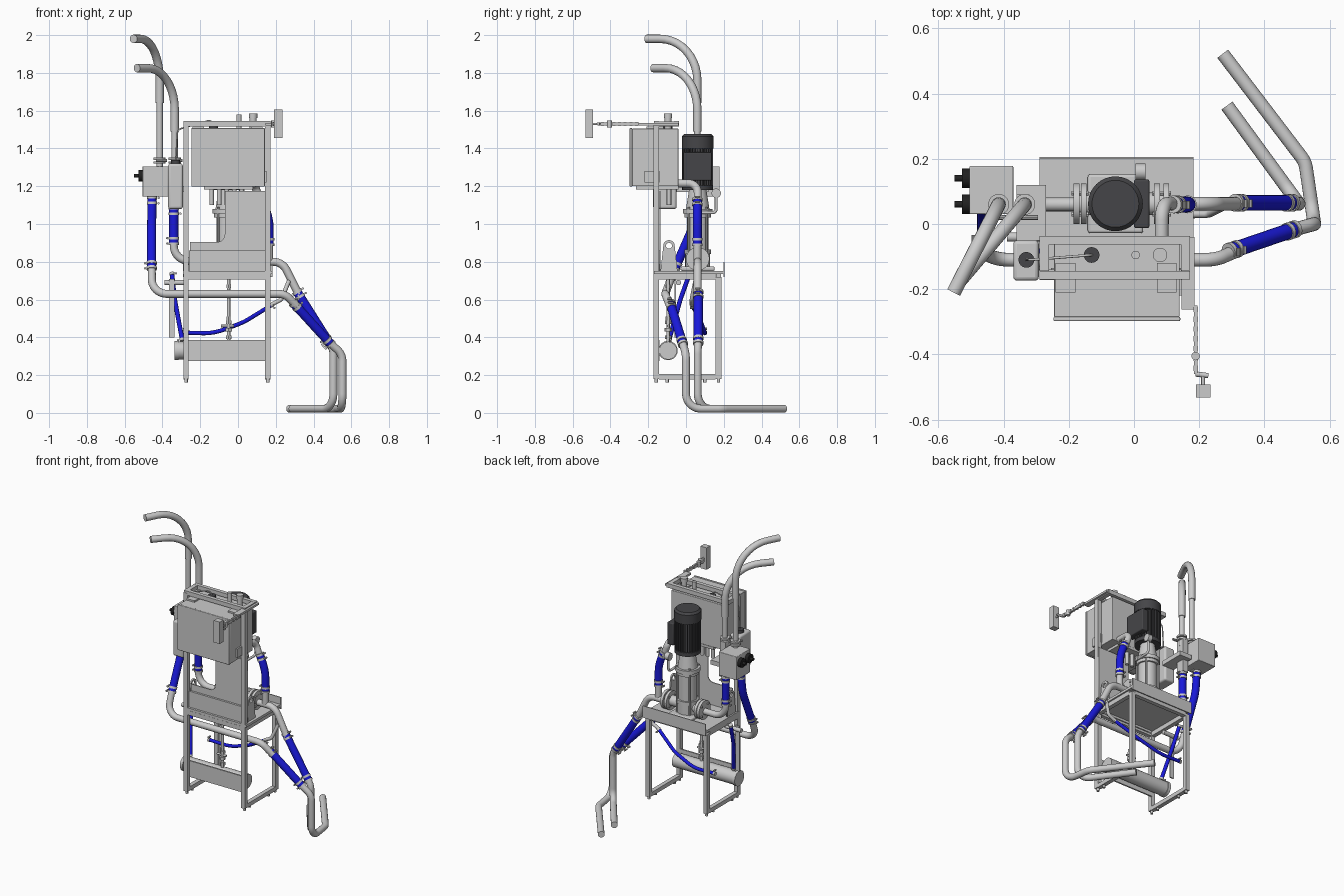
import bpy, math
from mathutils import Vector as V

if "Cube" in bpy.data.objects:
    bpy.data.objects.remove(bpy.data.objects["Cube"])


def mat(name, c):
    m = bpy.data.materials.new(name)
    m.diffuse_color = (*c, 1)
    m.use_nodes = True
    m.node_tree.nodes["Principled BSDF"].inputs["Base Color"].default_value = m.diffuse_color
    return m


BLUE = mat("blue_hose", (0.01, 0.01, 0.7))
DARK = mat("dark_grey", (0.06, 0.06, 0.065))
BLACK = mat("black", (0.015, 0.015, 0.015))


def finish(o, name, m, smooth=True):
    o.name = name
    if m:
        o.data.materials.append(m)
    if smooth:
        bpy.ops.object.select_all(action='DESELECT')
        o.select_set(True)
        bpy.context.view_layer.objects.active = o
        bpy.ops.object.shade_smooth_by_angle(angle=math.radians(35))
    return o


def box(name, x, y, z, m=None, bevel=0):
    bpy.ops.mesh.primitive_cube_add(size=1, location=[(a + b) / 2 for a, b in (x, y, z)])
    o = bpy.context.object
    o.scale = [b - a for a, b in (x, y, z)]
    bpy.ops.object.transform_apply(location=False, rotation=False, scale=True)
    if bevel:
        b = o.modifiers.new("bevel", 'BEVEL')
        b.width, b.segments = bevel, 3
    return finish(o, name, m, bool(bevel))


def cyl(name, p, q, r, m=None, r2=None, n=32):
    p, q = V(p), V(q)
    bpy.ops.mesh.primitive_cone_add(vertices=n, radius1=r, radius2=r if r2 is None else r2,
                                    depth=(q - p).length, location=(p + q) / 2)
    o = bpy.context.object
    o.rotation_euler = (q - p).to_track_quat('Z', 'Y').to_euler()
    return finish(o, name, m)


def to_mesh(cu, name, m, smooth=True):
    o = bpy.data.objects.new(name, cu)
    bpy.context.collection.objects.link(o)
    bpy.ops.object.select_all(action='DESELECT')
    o.select_set(True)
    bpy.context.view_layer.objects.active = o
    bpy.ops.object.convert(target='MESH')
    return finish(bpy.context.object, name, m, smooth)


def pipe(name, pts, r=0.021, bend=0.08, m=None):
    # round tube along a polyline with filleted corners
    pts = [V(p) for p in pts]
    path = [pts[0]]
    for a, p, b in zip(pts, pts[1:], pts[2:]):
        u, w = (a - p).normalized(), (b - p).normalized()
        half = u.angle(w) / 2
        if half > 1.55:
            path.append(p)
            continue
        d = min(bend / math.tan(half), (0.95 if a == pts[0] else 0.48) * (a - p).length,
                (0.95 if b == pts[-1] else 0.48) * (b - p).length)
        rad = d * math.tan(half)
        c = p + (u + w).normalized() * rad / math.sin(half)
        s, e = (p + u * d - c).normalized(), (p + w * d - c).normalized()
        path += [c + s.slerp(e, i / 10) * rad for i in range(11)]
    path.append(pts[-1])
    cu = bpy.data.curves.new(name, 'CURVE')
    cu.dimensions = '3D'
    cu.bevel_depth, cu.bevel_resolution, cu.use_fill_caps = r, 6, True
    sp = cu.splines.new('POLY')
    sp.points.add(len(path) - 1)
    for k, c in zip(sp.points, path):
        k.co = (*c, 1)
    return to_mesh(cu, name, m)


def clamp(name, p, d, r):
    p, d = V(p), V(d).normalized()
    cyl(name, p - d * .007, p + d * .007, r)
    side = d.cross(V((0, 1, .1))).normalized() * (r + .008)
    cyl(name + "_bolt", p + side - V((0, .012, 0)), p + side + V((0, .012, 0)), .006, n=10)


def hose(name, pts, r=0.024, bend=0.3):
    pipe(name, pts, r, bend, BLUE)
    for p, q in ((V(pts[0]), V(pts[1])), (V(pts[-1]), V(pts[-2]))):
        d = (q - p).normalized()
        for k in (.006, .035) if r > .02 else (.004,):
            clamp(name + "_clamp", p + d * k, d, r * 1.13)


def sheet(name, loops, pos, rot, t=0.003):
    # flat plate from outlines; later outlines are holes
    cu = bpy.data.curves.new(name, 'CURVE')
    cu.dimensions, cu.fill_mode, cu.extrude = '2D', 'BOTH', t
    for lp in loops:
        sp = cu.splines.new('POLY')
        sp.points.add(len(lp) - 1)
        sp.use_cyclic_u = True
        for k, c in zip(sp.points, lp):
            k.co = (c[0], c[1], 0, 1)
    o = to_mesh(cu, name, None, False)
    o.location, o.rotation_euler = pos, rot


def arc(cx, cy, r, a, b, n=10):
    return [(cx + r * math.cos(math.radians(a + (b - a) * i / n)),
             cy + r * math.sin(math.radians(a + (b - a) * i / n))) for i in range(n + 1)]


# frame and table
for x in (-.275, .158):
    X = (x - .014, x + .014)
    box("front_post", X, (-.172, -.142), (.18, 1.53))
    box("back_leg", X, (.157, .187), (.18, .72))
    box("bottom_rail", X, (-.142, .157), (.178, .205))
    box("table_side_rail", X, (-.142, .157), (.705, .735))
    box("top_side_bar", X, (-.142, -.04), (1.515, 1.543))
    for y in (-.157, -.1, .1, .172):
        cyl("foot", (x, y, .162), (x, y, .18), .009, n=12)
    sheet("lifting_lug", [arc(-.09, .885, .03, 0, 180) + [(-.135, .75), (-.045, .75)], arc(-.09, .885, .016, 0, 345, 15)],
          (x, 0, 0), (math.pi / 2, 0, math.pi / 2), .005)
for y in (-.157, .172):
    box("table_cross_rail", (-.261, .144), (y - .014, y + .014), (.705, .735))
for y in (-.157, -.05):
    box("top_cross_bar", (-.289, .172), (y - .013, y + .013), (1.516, 1.544))
box("table_plate", (-.29, .182), (-.17, .205), (.735, .752))
box("table_back_lip", (-.29, .182), (.199, .205), (.72, .8))

# front splash panel
sheet("front_panel", [[(-.255, .72), (.17, .72), (.17, 1.175), (-.07, 1.175)] + arc(-.11, .945, .04, 0, -90) + [(-.255, .905)]],
      (0, -.138, 0), (math.pi / 2, 0, 0))
box("panel_tray", (-.26, .143), (-.155, -.14), (.72, .86))

# control cabinet
box("cabinet_body", (-.245, .14), (-.285, -.04), (1.2, 1.505), bevel=.003)
box("cabinet_door", (-.247, .142), (-.298, -.285), (1.198, 1.508), bevel=.004)
box("cabinet_side_plate", (.14, .15), (-.22, -.14), (1.22, 1.28))
box("cabinet_gland_plate", (-.18, .08), (-.265, -.04), (1.183, 1.2))
for i in range(5):
    cyl("cable_gland", (-.14 + i * .04, -.09, 1.1), (-.14 + i * .04, -.09, 1.185), .012, n=12)
for x in (-.21, .1):
    box("cabinet_bracket", (x - .03, x + .03), (-.21, -.12), (1.505, 1.516))
cyl("lamp", (.005, -.095, 1.5), (.005, -.095, 1.58), .013)
cyl("beacon", (.08, -.095, 1.5), (.08, -.095, 1.56), .018)
cyl("beacon_cap", (.08, -.095, 1.56), (.08, -.095, 1.585), .022)
cyl("cable_entry", (-.13, -.095, 1.5), (-.13, -.095, 1.525), .024, DARK)
pipe("sensor_cable", [(-.13, -.095, 1.52), (-.13, -.095, 1.555), (-.32, -.11, 1.5), (-.33, -.11, 1.33)], .004, .03)

# display arm
box("arm_plate", (.146, .186), (-.262, -.04), (1.522, 1.536))
box("arm_bar", (.184, .194), (-.46, -.25), (1.522, 1.538))
for i in range(7):
    box("arm_link", (.182, .197), (-.45 + i * .03, -.434 + i * .03), (1.519, 1.541))
cyl("arm_joint", (.189, -.405, 1.512), (.189, -.405, 1.548), .013, n=16)
cyl("arm_end", (.189, -.46, 1.53), (.228, -.465, 1.53), .008, n=12)
cyl("display_pivot", (.212, -.465, 1.53), (.212, -.495, 1.53), .006, n=12)
box("display_box", (.19, .235), (-.532, -.492), (1.456, 1.605))

# motor with cooling fins
mx, my = -.057, .062
cyl("motor_body", (mx, my, 1.2), (mx, my, 1.4), .07, DARK)
for i in range(32):
    a = i * math.tau / 32
    f = box("motor_fin", (-.007, .007), (-.0022, .0022), (1.205, 1.4), DARK)
    f.location.x, f.location.y = mx + .075 * math.cos(a), my + .075 * math.sin(a)
    f.rotation_euler.z = a
cyl("motor_fan_cover", (mx, my, 1.4), (mx, my, 1.463), .084, DARK)
cyl("motor_fan_dome", (mx, my, 1.463), (mx, my, 1.476), .084, DARK, .072)
cyl("motor_flange", (mx, my, 1.18), (mx, my, 1.205), .082, DARK)
box("motor_terminal_box", (0, .047), (my - .075, my + .075), (1.23, 1.38), DARK, .006)

# multistage pump
cyl("pump_lantern", (mx, my, 1.08), (mx, my, 1.18), .062, None, .046)
for r, z0, z1 in ((.078, 1.055, 1.08), (.07, 1.035, 1.055), (.058, .85, 1.035), (.07, .84, .865), (.066, .765, .84)):
    cyl("pump_stage", (mx, my, z0), (mx, my, z1), r)
box("pump_base", (mx - .085, mx + .085), (my - .09, my + .09), (.752, .775), bevel=.008)
for sx in (-1, 1):
    for sy in (-1, 1):
        cyl("pump_stay_bolt", (mx + sx * .047, my + sy * .047, .775), (mx + sx * .047, my + sy * .047, 1.09), .007, n=10)
cyl("pump_port", (-.18, my, .815), (.11, my, .815), .034)
for x in (-.185, -.163, .062, .09):
    cyl("port_flange", (x, my, .815), (x + .018, my, .815), .062)
    for k in range(4):
        y, z = my + .046 * math.cos(k * math.pi / 2 + .785), .815 + .046 * math.sin(k * math.pi / 2 + .785)
        cyl("flange_bolt", (x - .006, y, z), (x + .024, y, z), .008, n=6)
pipe("gauge_stem", [(.02, my, 1.06), (.02, .16, 1.06), (.02, .16, 1.15)], .008, .02)
cyl("pressure_gauge", (.005, .16, 1.163), (.035, .16, 1.163), .025)

# left valve block and its handles
box("valve_block", (-.505, -.37), (.03, .178), (1.145, 1.305), bevel=.004)
for y in (.06, .14):
    cyl("valve_knob", (-.528, y, 1.255), (-.505, y, 1.255), .03, BLACK)
    cyl("valve_knob_tip", (-.55, y, 1.255), (-.528, y, 1.255), .01, BLACK, n=12)
box("sensor_box", (-.37, -.292), (-.174, -.05), (1.08, 1.32), bevel=.012)
cyl("sensor_cap", (-.33, -.11, 1.32), (-.33, -.11, 1.34), .024, DARK)
box("valve_mount_bar", (-.36, -.27), (-.05, .12), (1.17, 1.2))
box("valve_mount_post", (-.36, -.32), (.03, .09), (1.09, 1.33))

# upper delivery pipes
for name, x, z, neck, end in (("outer", -.415, 1.98, 1.64, (-.553, -.21)), ("inner", -.335, 1.825, 1.49, (-.535, -.175))):
    cyl(name + "_riser", (x, .06, 1.28), (x, .06, neck), .017)
    pipe(name + "_swan_pipe", [(x, .06, neck), (x, .06, z), (*end, z)], .022, .22)
    for h in (1.325, 1.345):
        cyl(name + "_riser_flange", (x, .06, h - .006), (x, .06, h + .006), .032)
    cyl(name + "_riser_bolt", (x - .02, .02, 1.335), (x + .04, .02, 1.335), .008, n=10)

# left hoses and pipes
hose("left_outer_hose", [(-.455, .06, 1.145), (-.457, .045, 1.0), (-.457, -.06, .76)])
pipe("cross_pipe", [(-.457, -.05, .79), (-.455, -.11, .63), (.25, -.11, .63), (.32, -.08, .555)])
hose("left_inner_hose", [(-.34, .06, 1.09), (-.34, .06, .89)])
pipe("pump_inlet_pipe", [(-.34, .06, .91), (-.34, .06, .805), (-.17, .06, .805)])

# right hoses and pipes
pipe("return_pipe", [(.085, -.04, 1.215), (.085, .062, 1.215), (.125, .062, 1.1)], bend=.05)
hose("return_hose", [(.12, .06, 1.135), (.165, .06, 1.03), (.165, .06, .885)])
pipe("return_drop", [(.165, .06, .9), (.165, .06, .8)])
pipe("pump_outlet_pipe", [(.1, .062, .8), (.235, .062, .8), (.33, .062, .61)])
hose("right_back_hose", [(.31, .065, .645), (.487, .065, .365)])
hose("right_front_hose", [(.29, -.085, .585), (.495, -.015, .36)])
pipe("inner_floor_pipe", [(.475, .065, .385), (.505, .062, .335), (.505, .062, .022), (.285, .363, .022)])
pipe("outer_floor_pipe", [(.48, -.02, .376), (.553, 0, .31), (.553, 0, .022), (.525, .19, .022), (.272, .522, .022)])

# drain tank and small hoses
box("tank_front_plate", (-.262, .144), (-.15, -.14), (.275, .385))
cyl("drain_tank", (-.33, -.095, .33), (.14, -.095, .33), .047)
cyl("tank_end_cap", (-.335, -.095, .33), (-.315, -.095, .33), .051)
cyl("drain_pipe", (-.05, -.095, .37), (-.05, -.095, .72), .009)
for z, r in ((.4, .017), (.44, .02), (.48, .017), (.5, .013), (.67, .014)):
    cyl("drain_nut", (-.05, -.095, z - .01), (-.05, -.095, z + .01), r, n=6)
cyl("drain_handle", (-.09, -.095, .46), (-.02, -.095, .46), .007, n=12)
hose("left_drain_hose", [(-.35, .02, .74), (-.335, -.03, .6), (-.295, -.09, .385)], .012)
hose("cross_drain_hose", [(.185, .03, .575), (.03, .08, .48), (-.13, .1, .42), (-.29, .1, .425)], .011)
pipe("drain_feed", [(.18, .03, .575), (.23, .03, .6), (.27, .05, .7)], .011, .03)
box("side_strip", (-.365, -.335), (-.06, -.052), (.4, .71))
cyl("side_valve", (-.39, -.04, .69), (-.27, -.04, .69), .014, n=16)
